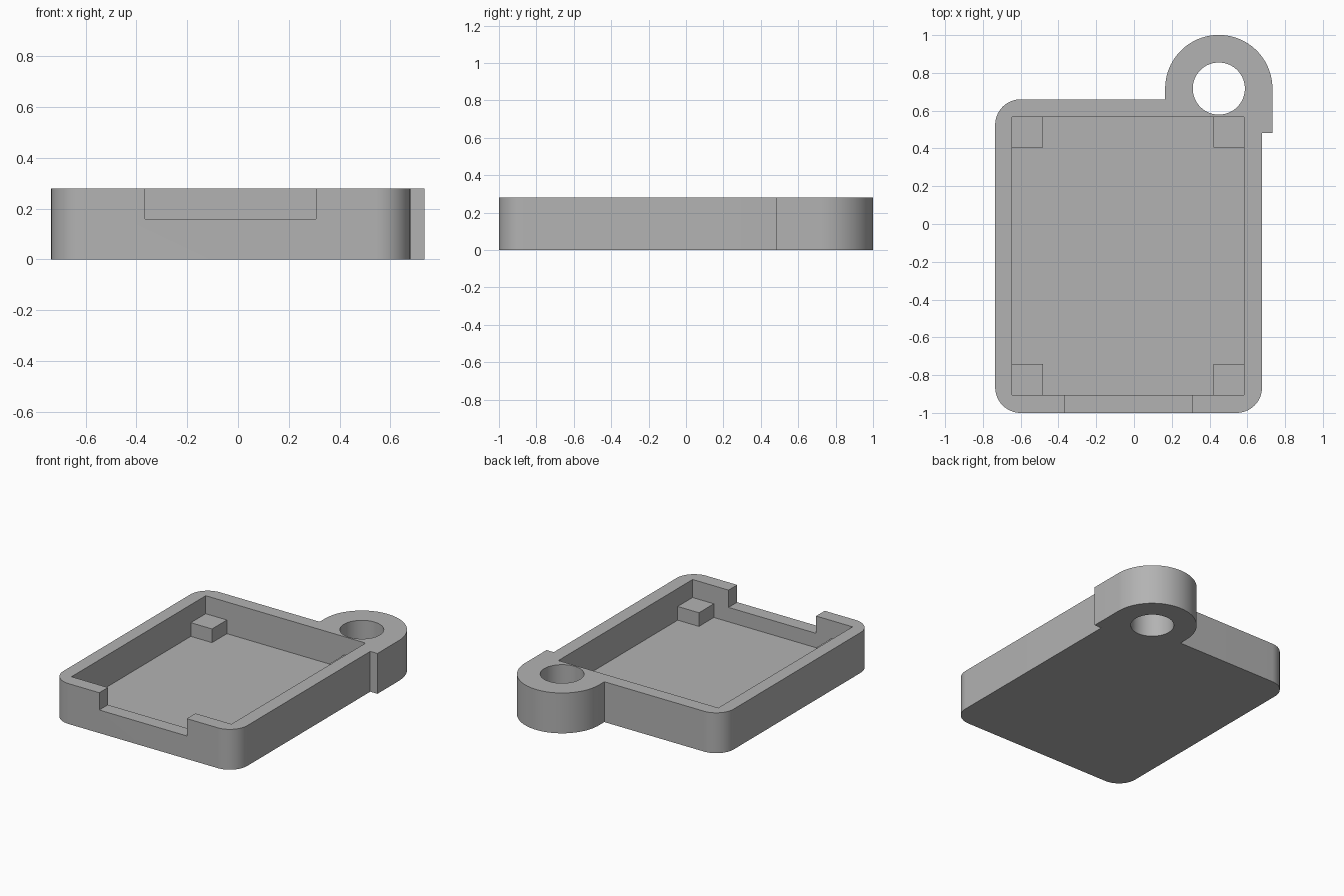
import bpy
import bmesh
from math import sin, cos, pi, radians

if "Cube" in bpy.data.objects:
    bpy.data.objects.remove(bpy.data.objects["Cube"], do_unlink=True)

HEIGHT, FLOOR = 0.28, 0.06
LEFT, RIGHT, FRONT, BACK = -0.735, 0.678, -1.0, 0.66       # tray outline
IN_L, IN_R, IN_F, IN_B = -0.645, 0.583, -0.905, 0.567      # pocket outline
LUG_X, LUG_Y, LUG_R, HOLE_R = 0.449, 0.717, 0.284, 0.138

grey = bpy.data.materials.new("plain grey")
grey.use_nodes = True
grey.diffuse_color = (0.45, 0.45, 0.45, 1)
grey.node_tree.nodes["Principled BSDF"].inputs["Base Color"].default_value = (0.45, 0.45, 0.45, 1)


def arc(cx, cy, r, start, end, steps):
    angles = [radians(start + (end - start) * i / steps) for i in range(steps + 1)]
    return [(cx + r * cos(a), cy + r * sin(a)) for a in angles]


def rect(x0, x1, y0, y1):
    return [(x0, y0), (x1, y0), (x1, y1), (x0, y1)]


def prism(name, outline, z0, z1):
    """Extrude a flat outline between two heights."""
    bm = bmesh.new()
    base = bm.faces.new([bm.verts.new((x, y, z0)) for x, y in outline])
    top = bmesh.ops.extrude_face_region(bm, geom=[base])["geom"]
    bmesh.ops.translate(bm, vec=(0, 0, z1 - z0),
                        verts=[v for v in top if isinstance(v, bmesh.types.BMVert)])
    bmesh.ops.recalc_face_normals(bm, faces=bm.faces)
    mesh = bpy.data.meshes.new(name)
    bm.to_mesh(mesh)
    bm.free()
    mesh.materials.append(grey)
    obj = bpy.data.objects.new(name, mesh)
    bpy.context.collection.objects.link(obj)
    return obj


def combine(target, other, operation):
    """Apply a boolean and discard the helper."""
    mod = target.modifiers.new(operation, "BOOLEAN")
    mod.operation, mod.object, mod.solver = operation, other, "EXACT"
    bpy.context.view_layer.objects.active = target
    bpy.ops.object.modifier_apply(modifier=mod.name)
    bpy.data.objects.remove(other, do_unlink=True)


# Rounded tray body
r = 0.135
corners = [(RIGHT - r, BACK - r, 0), (LEFT + r, BACK - r, 90),
           (LEFT + r, FRONT + r, 180), (RIGHT - r, FRONT + r, 270)]
outline = [p for cx, cy, a in corners for p in arc(cx, cy, r, a, a + 90, 16)]
tray = prism("tray", outline, 0, HEIGHT)

# Keyring lug with a square heel overlapping the back corner
lug = arc(LUG_X, LUG_Y, LUG_R, 0, 180, 48) + [(LUG_X - LUG_R, 0.482), (LUG_X + LUG_R, 0.482)]
combine(tray, prism("lug", lug, 0, HEIGHT), "UNION")

# Pocket, front notch and lug hole
hole = arc(LUG_X, LUG_Y, HOLE_R, 0, 360, 64)[:-1]
combine(tray, prism("pocket_cut", rect(IN_L, IN_R, IN_F, IN_B), FLOOR, 0.4), "DIFFERENCE")
combine(tray, prism("notch_cut", rect(-0.365, 0.307, FRONT - 0.1, IN_F + 0.05), 0.16, 0.4), "DIFFERENCE")
combine(tray, prism("hole_cut", hole, -0.1, 0.4), "DIFFERENCE")

# Square support posts in the pocket corners
size = 0.163
for side, x in (("right", IN_L), ("left", IN_R - size)):
    for end, y in (("front", IN_F), ("back", IN_B - size)):
        prism(f"{end}_{side}_post", rect(x, x + size, y, y + size), FLOOR, 0.155)

# Smooth the curved walls, keep the edges crisp
bpy.ops.object.select_all(action="DESELECT")
tray.select_set(True)
bpy.context.view_layer.objects.active = tray
bpy.ops.object.shade_smooth_by_angle(angle=radians(30))
